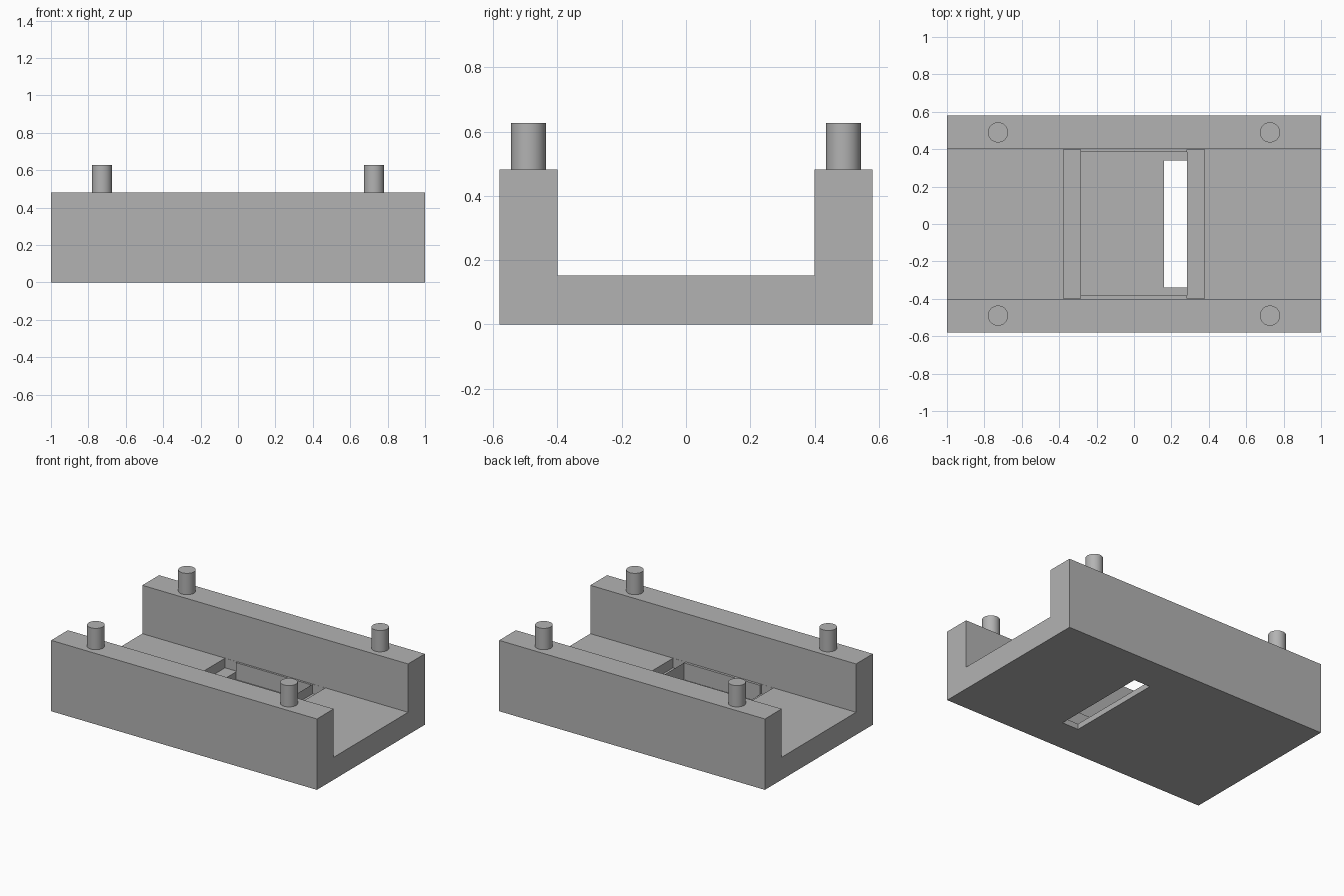
import bpy, bmesh
from mathutils import Matrix

default = bpy.data.objects.get("Cube")
if default:
    bpy.data.objects.remove(default)

WALL_TOP, FLOOR_TOP = 0.482, 0.153

# Single grey material
grey = bpy.data.materials.new("plain grey")
grey.use_nodes = True
COLOUR = (0.45, 0.45, 0.45, 1)
grey.diffuse_color = COLOUR
grey.node_tree.nodes["Principled BSDF"].inputs["Base Color"].default_value = COLOUR


def finish(name, bm):
    bmesh.ops.recalc_face_normals(bm, faces=bm.faces)
    mesh = bpy.data.meshes.new(name)
    bm.to_mesh(mesh)
    bm.free()
    mesh.materials.append(grey)
    obj = bpy.data.objects.new(name, mesh)
    bpy.context.collection.objects.link(obj)
    return obj


def box(name, x0, x1, y0, y1, z0, z1):
    bm = bmesh.new()
    centre = Matrix.Translation(((x0 + x1) / 2, (y0 + y1) / 2, (z0 + z1) / 2))
    size = Matrix.Diagonal((x1 - x0, y1 - y0, z1 - z0, 1))
    bmesh.ops.create_cube(bm, size=1, matrix=centre @ size)
    return finish(name, bm)


# Channel: U profile extruded along x
half = [(0.58, 0), (0.58, WALL_TOP), (0.4, WALL_TOP), (0.4, FLOOR_TOP)]
profile = half + [(-y, z) for y, z in reversed(half)]
bm = bmesh.new()
face = bm.faces.new([bm.verts.new((-1, y, z)) for y, z in profile])
side = bmesh.ops.extrude_face_region(bm, geom=[face])["geom"]
bmesh.ops.translate(bm, vec=(2, 0, 0),
                    verts=[v for v in side if isinstance(v, bmesh.types.BMVert)])
channel = finish("channel_body", bm)

# Stepped pocket in the floor: end ledges, deep recess, through slot
cutters = [
    box("left_ledge_cutter", 0.283, 0.377, -0.399, 0.399, 0.088, 0.3),
    box("right_ledge_cutter", -0.377, -0.287, -0.399, 0.399, 0.088, 0.3),
    box("recess_cutter", -0.287, 0.283, -0.383, 0.386, 0.038, 0.3),
    box("slot_cutter", 0.16, 0.283, -0.34, 0.34, -0.1, 0.3),
]
for cutter in cutters:
    cutter.hide_render = True
    mod = channel.modifiers.new(cutter.name, "BOOLEAN")
    mod.operation, mod.solver, mod.object = "DIFFERENCE", "EXACT", cutter

# Bake the cuts, then drop the cutters
bpy.context.view_layer.update()
graph = bpy.context.evaluated_depsgraph_get()
cut_mesh = bpy.data.meshes.new_from_object(channel.evaluated_get(graph))
channel.modifiers.clear()
channel.data = cut_mesh
for cutter in cutters:
    bpy.data.objects.remove(cutter)

# Locating pegs on top of the walls
for x, x_name in ((0.727, "left"), (-0.727, "right")):
    for y, y_name in ((-0.49, "front"), (0.49, "back")):
        bm = bmesh.new()
        bmesh.ops.create_cone(bm, cap_ends=True, segments=48, radius1=0.054,
                              radius2=0.054, depth=0.145,
                              matrix=Matrix.Translation((x, y, WALL_TOP + 0.0725)))
        peg = finish(f"{y_name}_{x_name}_peg", bm)
        bpy.ops.object.select_all(action="DESELECT")
        peg.select_set(True)
        bpy.context.view_layer.objects.active = peg
        bpy.ops.object.shade_smooth_by_angle()
